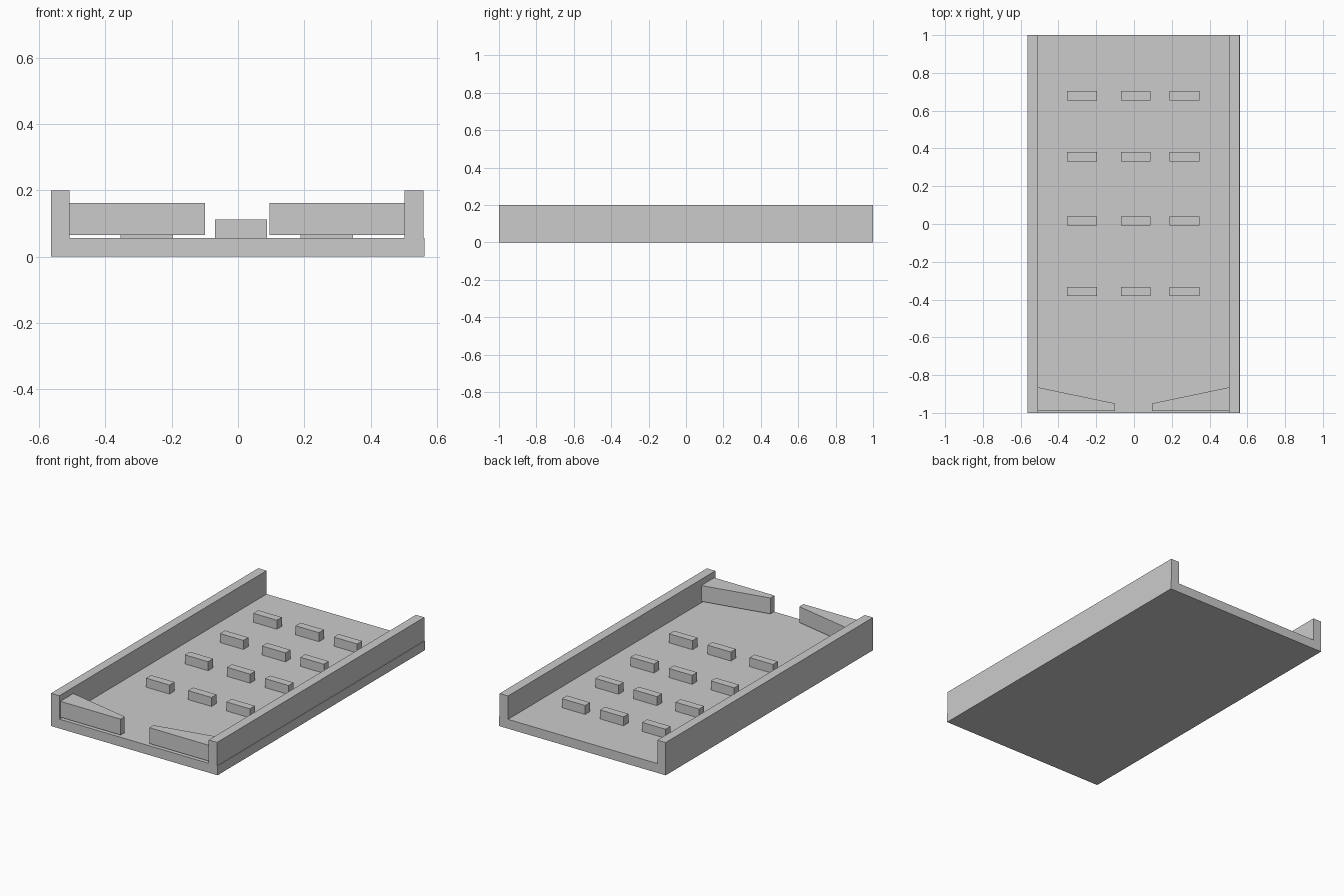
import bpy
import bmesh

if "Cube" in bpy.data.objects:
    bpy.data.objects.remove(bpy.data.objects["Cube"])


def prism(name, outline, axis, start, end):
    """Extrude a 2D outline along 'y' (outline is x,z) or 'z' (outline is x,y)."""
    def place(p, d):
        return (p[0], d, p[1]) if axis == 'y' else (p[0], p[1], d)
    bm = bmesh.new()
    face = bm.faces.new([bm.verts.new(place(p, start)) for p in outline])
    out = bmesh.ops.extrude_face_region(bm, geom=[face])
    for v in out['geom']:
        if isinstance(v, bmesh.types.BMVert):
            v.co[1 if axis == 'y' else 2] = end
    bmesh.ops.recalc_face_normals(bm, faces=bm.faces)
    mesh = bpy.data.meshes.new(name)
    bm.to_mesh(mesh)
    bm.free()
    obj = bpy.data.objects.new(name, mesh)
    bpy.context.collection.objects.link(obj)
    return obj


def box(name, x0, x1, y0, y1, z0, z1):
    return prism(name, [(x0, y0), (x1, y0), (x1, y1), (x0, y1)], 'z', z0, z1)


FLOOR = 0.057

# Floor with the left wall as one L-shaped profile
prism("floor_and_left_wall",
      [(-0.563, 0), (0.562, 0), (0.562, FLOOR), (-0.507, FLOOR),
       (-0.507, 0.2), (-0.563, 0.2)], 'y', -1, 1)

# Right wall, set in slightly from the floor edge
box("right_wall", 0.502, 0.559, -1, 1, FLOOR, 0.2)

# Tapered front gates, hovering just above the floor
for name, outer, inner in (("left_gate", -0.507, -0.1), ("right_gate", 0.502, 0.095)):
    prism(name, [(outer, -0.99), (inner, -0.99), (inner, -0.95), (outer, -0.865)],
          'z', 0.065, 0.162)

# Grid of small blocks on the floor
for row, y in enumerate((-0.357, 0.016, 0.356, 0.679)):
    for col, x in enumerate((-0.275, 0.009, 0.268)):
        box(f"block_{row}_{col}", x - 0.079, x + 0.079, y - 0.024, y + 0.024,
            FLOOR, 0.112)
